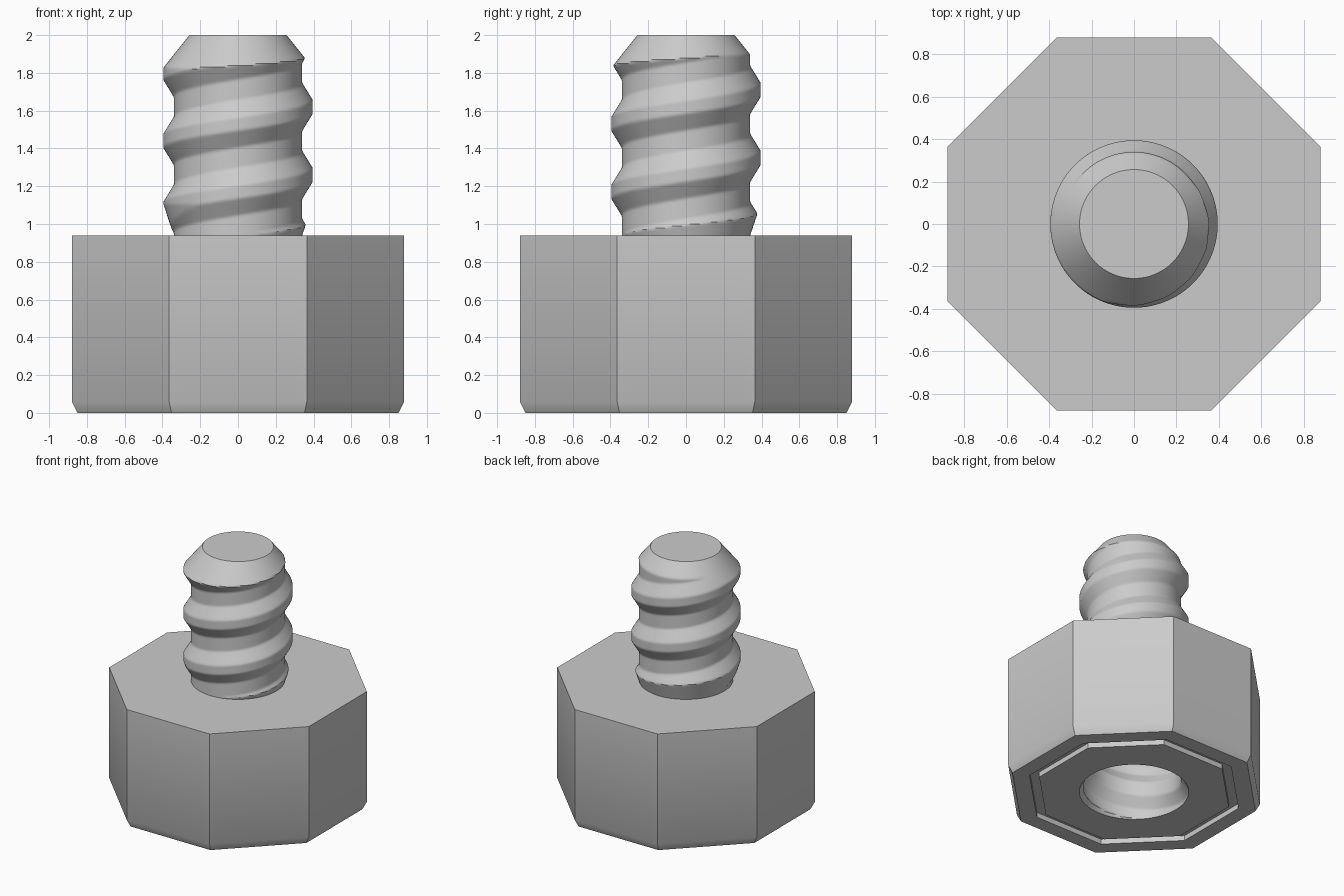
import bpy, bmesh
from math import pi, cos, sin, radians

cube = bpy.data.objects.get("Cube")
if cube:
    bpy.data.objects.remove(cube, do_unlink=True)

SEG = 96
PITCH = 0.36
ROOT, CREST = 0.34, 0.395

steel = bpy.data.materials.new("grey_steel")
steel.use_nodes = True
steel.diffuse_color = (0.6, 0.6, 0.6, 1)
steel.node_tree.nodes["Principled BSDF"].inputs["Base Color"].default_value = (0.6, 0.6, 0.6, 1)


def octagon(apothem):
    """Radius of an octagon with flats facing the axes."""
    def radius(a):
        off = (a + pi / 8) % (pi / 4) - pi / 8
        return apothem / cos(off)
    return radius


def thread(a, z):
    """Right-handed trapezoid thread: flat crest, straight flanks, flat root."""
    d = (z - 1.62 - PITCH * a / (2 * pi)) / PITCH
    d = abs(d - round(d)) * PITCH
    t = min(max((d - 0.035) / 0.09, 0), 1)
    return CREST + (ROOT - CREST) * t


def shaft_radius(z):
    # run-out cone at the base, pointed cone at the tip
    return lambda a: min(thread(a, z), ROOT + (z - 0.94) / 3, 0.257 + (2 - z) * 0.8)


def hole_radius(z):
    # flared mouth
    return lambda a: max(thread(a, z), CREST - z * 0.6)


def rows(radius, z0, z1, n):
    return [(radius(z), z) for z in (z0 + (z1 - z0) * i / n for i in range(n + 1))]


def loft(name, rings):
    """Skin a stack of (radius function, height) rings and cap both ends."""
    bm = bmesh.new()
    angles = [2 * pi * i / SEG for i in range(SEG)]
    loops = [[bm.verts.new((r(a) * cos(a), r(a) * sin(a), z)) for a in angles]
             for r, z in rings]
    for low, high in zip(loops, loops[1:]):
        for i in range(SEG):
            j = (i + 1) % SEG
            bm.faces.new((low[i], low[j], high[j], high[i]))
    bm.faces.new(loops[0][::-1])
    bm.faces.new(loops[-1])
    bmesh.ops.recalc_face_normals(bm, faces=bm.faces)
    mesh = bpy.data.meshes.new(name)
    bm.to_mesh(mesh)
    bm.free()
    mesh.materials.append(steel)
    obj = bpy.data.objects.new(name, mesh)
    bpy.context.collection.objects.link(obj)
    bpy.ops.object.select_all(action='DESELECT')
    obj.select_set(True)
    bpy.context.view_layer.objects.active = obj
    bpy.ops.object.shade_smooth_by_angle(angle=radians(30))
    return obj


# Octagonal head: sides, bottom chamfer, grooved underside, threaded socket
head_profile = [(0.88, 0.94), (0.88, 0.06), (0.85, 0), (0.73, 0),
                (0.73, 0.04), (0.663, 0.04), (0.663, 0)]
head = [(octagon(r), z) for r, z in head_profile]
loft("head", head + rows(hole_radius, 0, 0.85, 80))

# Threaded shaft
loft("threaded_shaft", rows(shaft_radius, 0.94, 2, 106))
